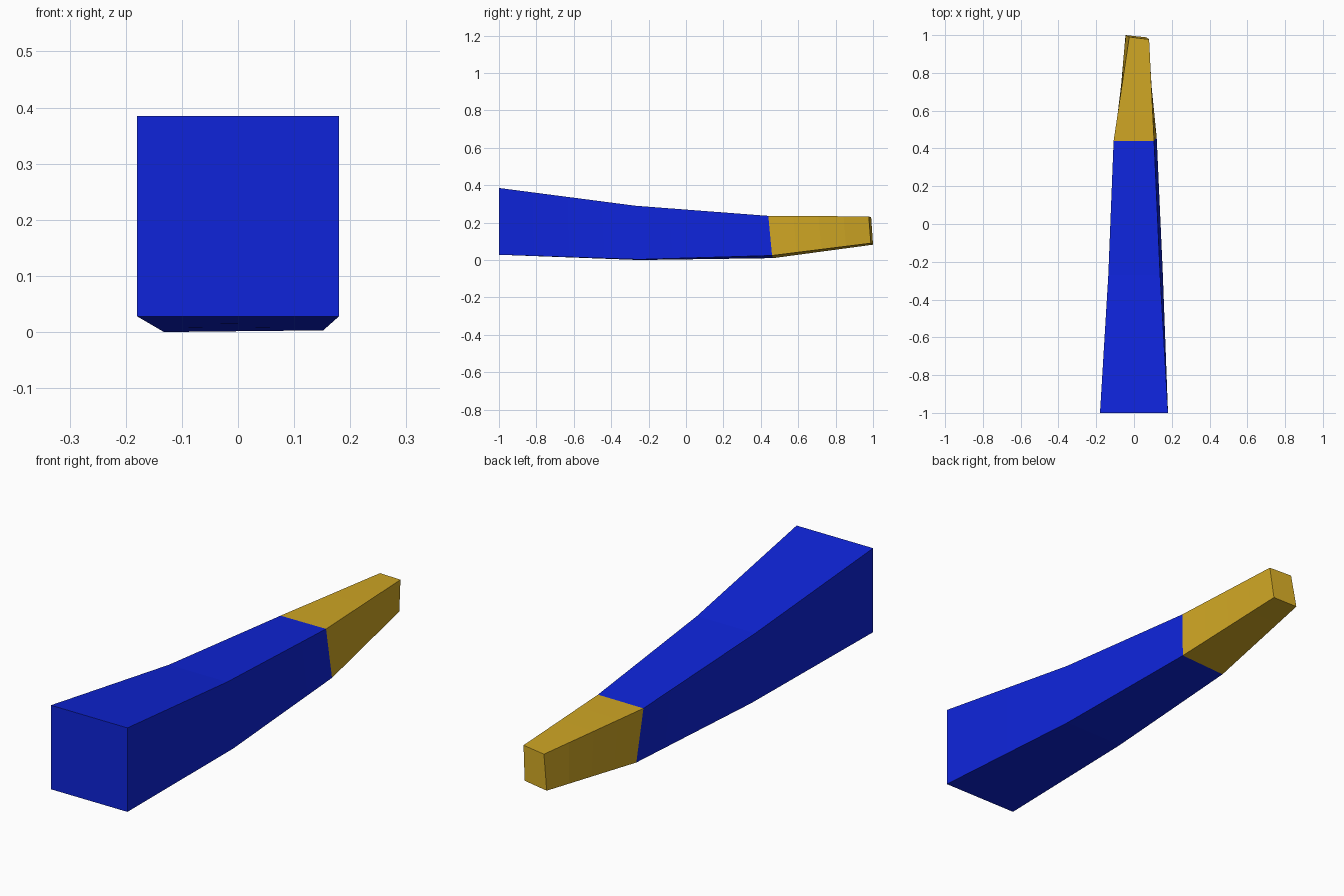
import bpy
import bmesh
from mathutils import Vector

if "Cube" in bpy.data.objects:
    bpy.data.objects.remove(bpy.data.objects["Cube"])

# Corner order of each section: bottom left, bottom right, top right, top left
BASE = [(-0.18, -1.0, 0.028), (0.18, -1.0, 0.028), (0.18, -1.0, 0.385), (-0.18, -1.0, 0.385)]
BEND = [(-0.132, -0.25, 0.0), (0.152, -0.25, 0.003), (0.138, -0.27, 0.29), (-0.136, -0.27, 0.29)]
JOINT = [(-0.092, 0.465, 0.01), (0.12, 0.46, 0.024), (0.106, 0.44, 0.236), (-0.108, 0.44, 0.235)]
END = [(-0.045, 1.0, 0.082), (0.067, 0.988, 0.09), (0.08, 0.977, 0.233), (-0.025, 0.99, 0.228)]


def material(name, color):
    mat = bpy.data.materials.new(name)
    mat.diffuse_color = (*color, 1.0)
    mat.use_nodes = True
    mat.node_tree.nodes["Principled BSDF"].inputs["Base Color"].default_value = mat.diffuse_color
    return mat


def loft(name, sections, mat, cap_start=False, cap_end=False, steps=4):
    """Square tube through the sections, with extra rings to follow the twist."""
    bm = bmesh.new()
    rings = [[bm.verts.new(p) for p in sections[0]]]
    for a, b in zip(sections, sections[1:]):
        for s in range(1, steps + 1):
            rings.append([bm.verts.new(Vector(p).lerp(Vector(q), s / steps))
                          for p, q in zip(a, b)])
    for r0, r1 in zip(rings, rings[1:]):
        for i in range(4):
            j = (i + 1) % 4
            bm.faces.new((r0[i], r0[j], r1[j], r1[i]))
    if cap_start:
        bm.faces.new(rings[0][::-1])
    if cap_end:
        bm.faces.new(rings[-1])
    bm.normal_update()
    mesh = bpy.data.meshes.new(name)
    bm.to_mesh(mesh)
    bm.free()
    mesh.materials.append(mat)
    obj = bpy.data.objects.new(name, mesh)
    bpy.context.collection.objects.link(obj)
    return obj


# Long tapering shaft, closed at the wide end
loft("shaft", [BASE, BEND, JOINT], material("blue", (0.0044, 0.0176, 0.70)), cap_start=True)

# Slightly twisted tip, closed at the narrow end
loft("tip", [JOINT, END], material("gold", (0.62, 0.38, 0.0176)), cap_end=True)
